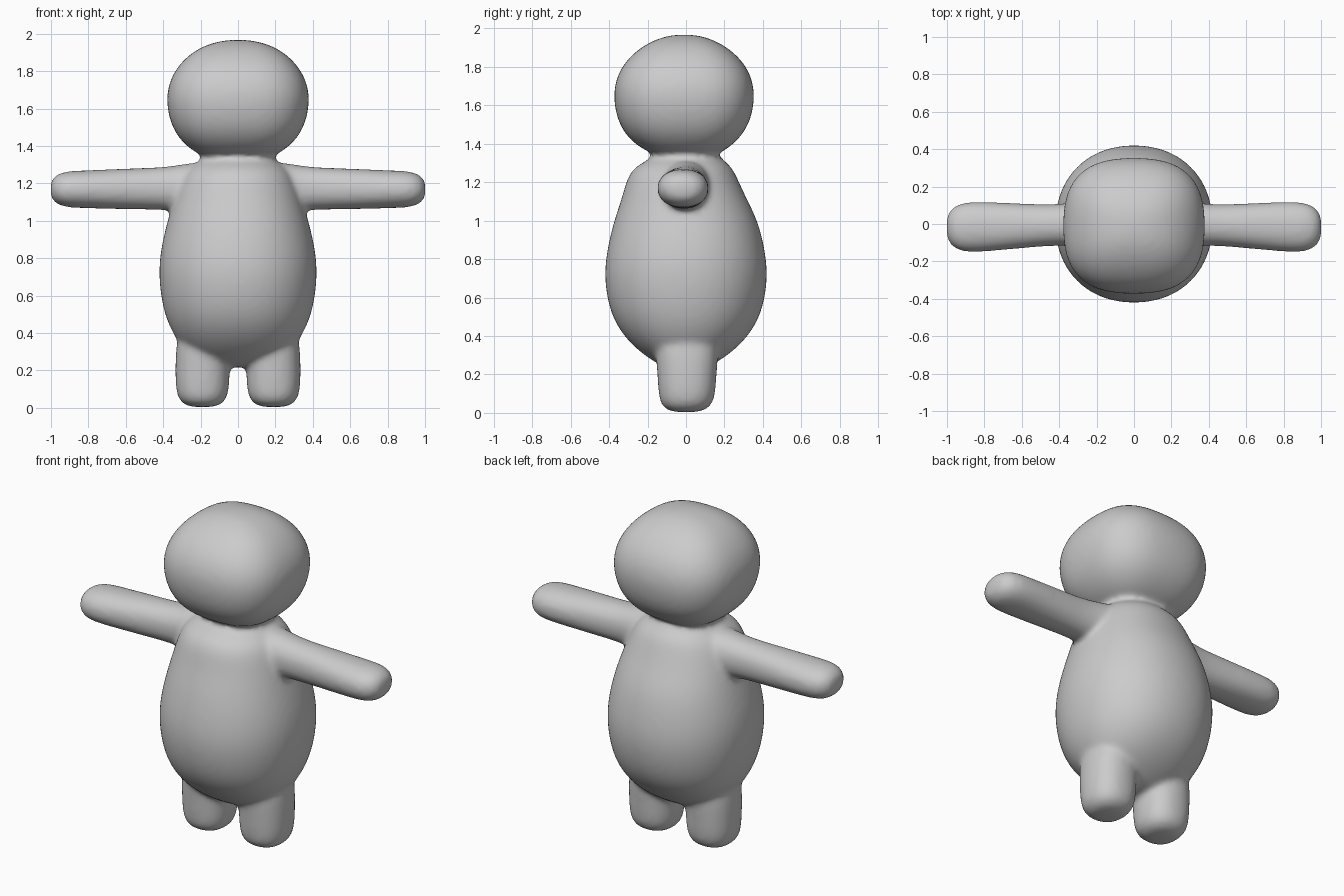
import bpy, bmesh, math
from mathutils import Vector

SEG = 24


def loft(bm, axis, sections, power=2.0, sign=1):
    """Rounded tube along an axis; section = (position, centre u, centre v, radius u, radius v)."""
    rings = []
    for pos, cu, cv, ru, rv in sections:
        ring = []
        for i in range(SEG):
            a = 2 * math.pi * i / SEG
            c, s = math.cos(a), math.sin(a)
            u = cu + ru * math.copysign(abs(c) ** (2 / power), c)
            v = cv + rv * math.copysign(abs(s) ** (2 / power), s)
            co = (sign * pos, u, v) if axis == 'X' else (u, v, pos)
            ring.append(bm.verts.new(Vector(co)))
        rings.append(ring)
    faces = [bm.faces.new((a[i], a[(i + 1) % SEG], b[(i + 1) % SEG], b[i]))
             for a, b in zip(rings, rings[1:]) for i in range(SEG)]
    faces += [bm.faces.new(rings[0][::-1]), bm.faces.new(rings[-1])]
    bmesh.ops.recalc_face_normals(bm, faces=faces)


bm = bmesh.new()

# Pear-shaped torso, running up into the neck
loft(bm, 'Z', [
    (0.215, 0, 0, 0.10, 0.07), (0.25, 0, 0, 0.20, 0.14), (0.31, 0, 0, 0.29, 0.235),
    (0.40, 0, 0, 0.355, 0.33), (0.52, 0, 0, 0.405, 0.40), (0.70, 0, 0, 0.43, 0.432),
    (0.85, 0, 0, 0.418, 0.415), (1.00, 0, 0, 0.38, 0.378), (1.12, 0, -0.01, 0.345, 0.325),
    (1.22, 0, -0.02, 0.31, 0.29), (1.28, 0, -0.015, 0.27, 0.255),
    (1.32, 0, 0, 0.205, 0.19), (1.345, 0, 0, 0.185, 0.165), (1.42, 0, 0, 0.17, 0.15)], 2.15)

# Boxy rounded head
loft(bm, 'Z', [
    (1.33, 0, 0, 0.16, 0.13), (1.36, 0, -0.005, 0.22, 0.20), (1.41, 0, -0.01, 0.293, 0.275),
    (1.50, 0, -0.01, 0.36, 0.345), (1.64, 0, -0.01, 0.39, 0.374), (1.75, 0, -0.01, 0.37, 0.355),
    (1.84, 0, -0.01, 0.315, 0.30), (1.91, 0, -0.01, 0.235, 0.215),
    (1.95, 0, -0.01, 0.145, 0.13), (1.968, 0, -0.01, 0.05, 0.05)], 2.6)

for side in (-1, 1):
    # Straight, stubby arm
    loft(bm, 'X', [
        (0.15, 0, 1.18, 0.14, 0.145), (0.28, 0, 1.175, 0.125, 0.13),
        (0.40, -0.005, 1.172, 0.108, 0.113), (0.60, -0.01, 1.17, 0.12, 0.11),
        (0.80, -0.015, 1.168, 0.135, 0.102), (0.91, -0.017, 1.168, 0.135, 0.099),
        (0.965, -0.017, 1.168, 0.112, 0.083), (0.995, -0.017, 1.168, 0.075, 0.055),
        (1.003, -0.017, 1.168, 0.03, 0.025)], 2.2, side)
    # Short leg with rounded foot
    loft(bm, 'Z', [
        (0.003, side * 0.19, 0.0, 0.05, 0.05), (0.014, side * 0.19, 0.0, 0.095, 0.10),
        (0.045, side * 0.19, 0.003, 0.13, 0.137), (0.11, side * 0.19, 0.005, 0.145, 0.15),
        (0.22, side * 0.19, 0.005, 0.146, 0.156), (0.32, side * 0.185, 0.005, 0.148, 0.165),
        (0.45, side * 0.17, 0.0, 0.14, 0.16)], 2.3)

mesh = bpy.data.meshes.new("plush_body")
bm.to_mesh(mesh)
bm.free()
body = bpy.data.objects.new("plush_body", mesh)
bpy.context.collection.objects.link(body)

# One plain grey skin
grey = bpy.data.materials.new("light_grey")
grey.diffuse_color = (0.6, 0.6, 0.6, 1)
mesh.materials.append(grey)

# Fuse the parts into one seamless skin and soften the joins
sub = body.modifiers.new("round", 'SUBSURF')
sub.levels = sub.render_levels = 2
fuse = body.modifiers.new("fuse", 'REMESH')
fuse.mode = 'VOXEL'
fuse.voxel_size = 0.016
fuse.use_smooth_shade = True
soften = body.modifiers.new("soften", 'SMOOTH')
soften.factor = 0.5
soften.iterations = 8
